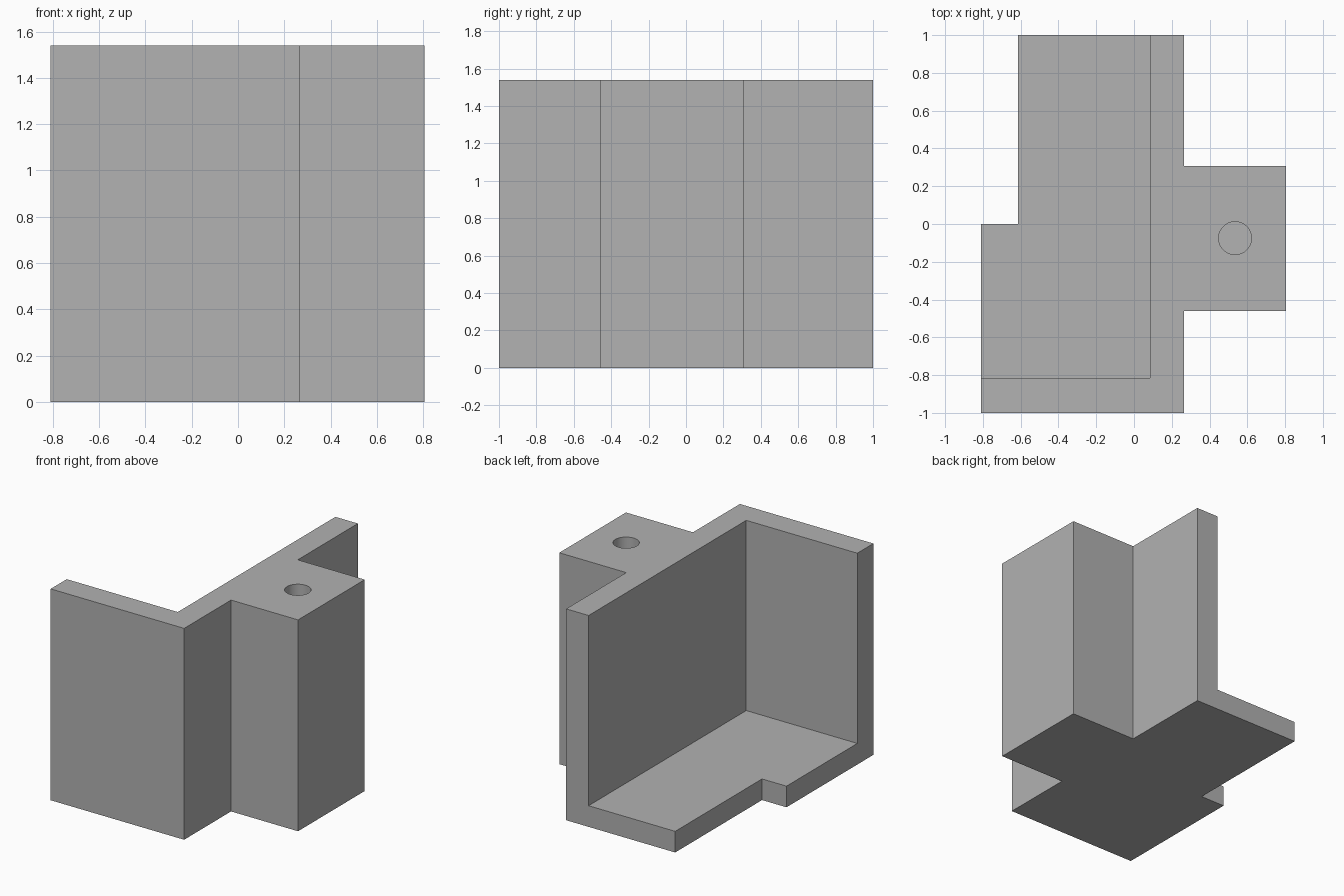
import bpy
import bmesh
from math import radians

if "Cube" in bpy.data.objects:
    bpy.data.objects.remove(bpy.data.objects["Cube"], do_unlink=True)

HEIGHT = 1.54
FLOOR = 0.154
HOLE_DEPTH = 0.77

grey = bpy.data.materials.new("plain grey")
grey.use_nodes = True
grey.diffuse_color = (0.445, 0.445, 0.445, 1)
grey.node_tree.nodes["Principled BSDF"].inputs["Base Color"].default_value = grey.diffuse_color


def prism(name, outline, bottom, top):
    """Extrude a flat outline upwards into a closed solid."""
    bm = bmesh.new()
    base = bm.faces.new([bm.verts.new((x, y, bottom)) for x, y in outline])
    grown = bmesh.ops.extrude_face_region(bm, geom=[base])["geom"]
    for v in grown:
        if isinstance(v, bmesh.types.BMVert):
            v.co.z = top
    bmesh.ops.recalc_face_normals(bm, faces=bm.faces)
    mesh = bpy.data.meshes.new(name)
    bm.to_mesh(mesh)
    bm.free()
    mesh.materials.append(grey)
    obj = bpy.data.objects.new(name, mesh)
    bpy.context.collection.objects.link(obj)
    return obj


def cut(target, cutter):
    """Subtract the cutter from the target, then discard it."""
    cutter.hide_render = True
    mod = target.modifiers.new(cutter.name, "BOOLEAN")
    mod.operation = "DIFFERENCE"
    mod.solver = "EXACT"
    mod.object = cutter
    bpy.context.view_layer.objects.active = target
    bpy.ops.object.modifier_apply(modifier=mod.name)
    bpy.data.objects.remove(cutter, do_unlink=True)


# Full-height body: stepped floor outline with the mounting block on the side
bracket = prism("corner_bracket", [
    (-0.81, -1), (0.266, -1), (0.266, -0.46), (0.806, -0.46), (0.806, 0.308),
    (0.266, 0.308), (0.266, 1), (-0.613, 1), (-0.613, 0), (-0.81, 0)], 0, HEIGHT)

# Open pocket that leaves the two walls and the floor plate
cut(bracket, prism("pocket_cutter", [
    (-1.2, -0.815), (0.085, -0.815), (0.085, 1.2), (-1.2, 1.2)], FLOOR, HEIGHT + 0.2))

# Blind round hole in the top of the block
bpy.ops.mesh.primitive_cylinder_add(vertices=64, radius=0.087, depth=2 * HOLE_DEPTH,
                                    location=(0.535, -0.075, HEIGHT))
hole = bpy.context.object
hole.name = "hole_cutter"
hole.data.materials.append(grey)
cut(bracket, hole)

# Smooth hole wall, crisp edges elsewhere
bpy.ops.object.select_all(action="DESELECT")
bracket.select_set(True)
bpy.context.view_layer.objects.active = bracket
bpy.ops.object.shade_smooth_by_angle(angle=radians(30))
